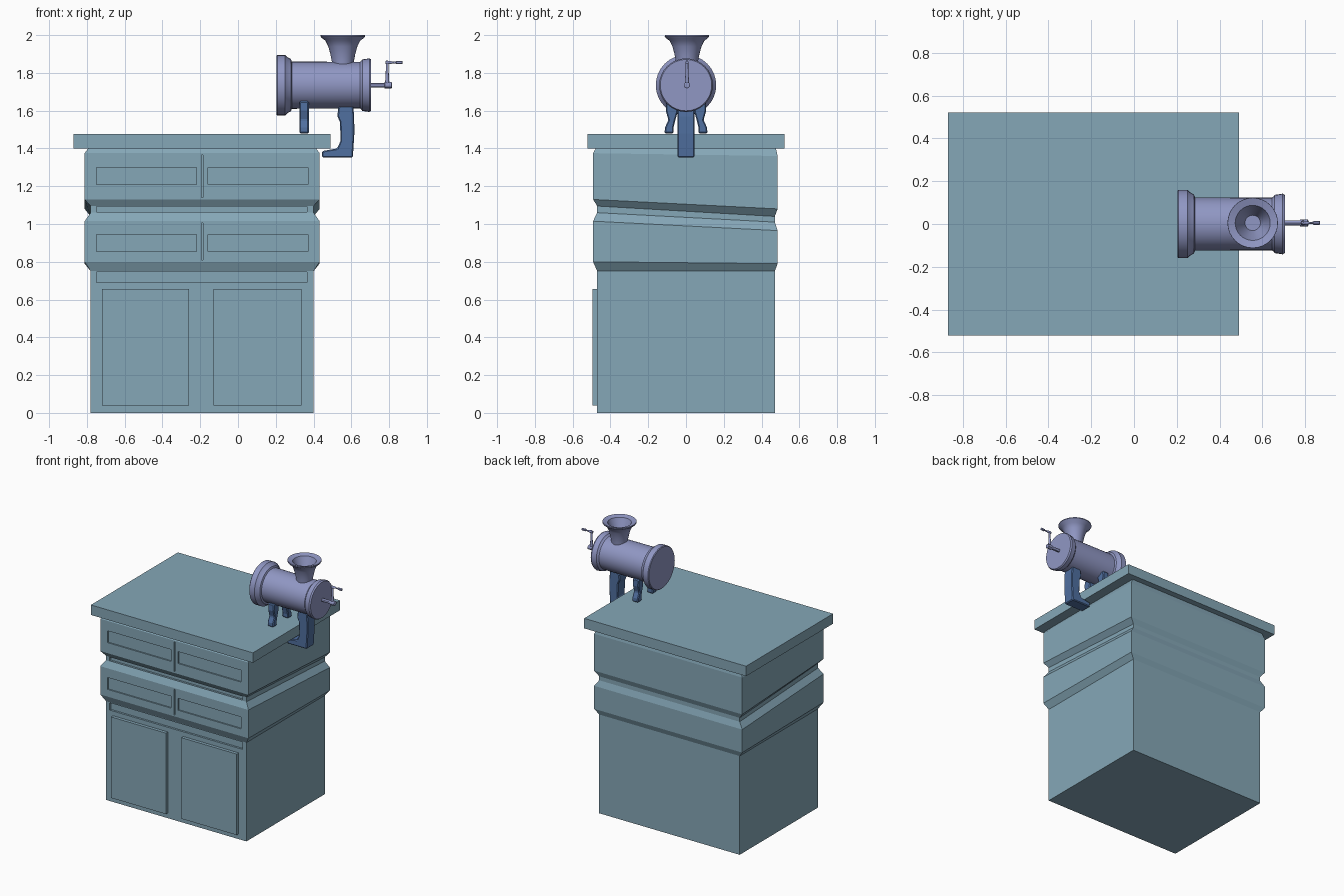
import bpy, bmesh, math
from mathutils import Matrix, Vector

if "Cube" in bpy.data.objects:
    bpy.data.objects.remove(bpy.data.objects["Cube"])


def material(name, col):
    m = bpy.data.materials.new(name)
    m.diffuse_color = (*col, 1)
    m.use_nodes = True
    m.node_tree.nodes["Principled BSDF"].inputs["Base Color"].default_value = m.diffuse_color
    return m


TEAL = material("cabinet_teal", (0.235, 0.386, 0.474))
LILAC = material("grinder_lilac", (0.28, 0.31, 0.55))
BLUE = material("leg_blue", (0.08, 0.16, 0.35))


def finish(name, bm, mat, smooth=False):
    bmesh.ops.recalc_face_normals(bm, faces=bm.faces[:])
    me = bpy.data.meshes.new(name)
    bm.to_mesh(me)
    bm.free()
    ob = bpy.data.objects.new(name, me)
    bpy.context.collection.objects.link(ob)
    if mat:
        me.materials.append(mat)
    if smooth:
        bpy.ops.object.select_all(action='DESELECT')
        ob.select_set(True)
        bpy.context.view_layer.objects.active = ob
        bpy.ops.object.shade_smooth_by_angle(angle=math.radians(30))
    return ob


def boxes(name, spans, mat=None):
    bm = bmesh.new()
    for x0, x1, y0, y1, z0, z1 in spans:
        mtx = Matrix.Translation(((x0 + x1) / 2, (y0 + y1) / 2, (z0 + z1) / 2))
        mtx = mtx @ Matrix.Diagonal((x1 - x0, y1 - y0, z1 - z0, 1))
        bmesh.ops.create_cube(bm, size=1, matrix=mtx)
    return finish(name, bm, mat)


def loft(bm, rings):
    vs = [[bm.verts.new(p) for p in r] for r in rings]
    n = len(rings[0])
    for a, b in zip(vs, vs[1:]):
        for i in range(n):
            j = (i + 1) % n
            bm.faces.new((a[i], a[j], b[j], b[i]))
    bm.faces.new(vs[0])
    bm.faces.new(vs[-1])


def lathe(name, profile, origin, axis, mat, seg=32):
    """profile: (distance along axis, radius)"""
    bm = bmesh.new()
    q = Vector((0, 0, 1)).rotation_difference(Vector(axis))
    rings = []
    for h, r in profile:
        rings.append([Vector(origin) + q @ Vector((r * math.cos(2 * math.pi * i / seg),
                      r * math.sin(2 * math.pi * i / seg), h)) for i in range(seg)])
    loft(bm, rings)
    return finish(name, bm, mat, True)


def plate(name, outline, to3d, lo, hi, mat):
    """Extrude an outline between two depths, with softened edges"""
    bm = bmesh.new()
    loft(bm, [[to3d(a, b, d) for a, b in outline] for d in (lo, hi)])
    ob = finish(name, bm, mat)
    bev = ob.modifiers.new("soft_edges", 'BEVEL')
    bev.width, bev.segments = 0.006, 1
    return ob


# cabinet body: (side outset, front y, back y, front z, back z)
CX, HW = -0.19, 0.59
levels = [(0, -0.47, 0.47, 0, 0), (0, -0.47, 0.47, 0.75, 0.75),
          (0.032, -0.492, 0.485, 0.80, 0.79), (0.032, -0.492, 0.485, 1.015, 0.965),
          (0, -0.47, 0.47, 1.06, 1.01), (0, -0.47, 0.47, 1.095, 1.04),
          (0.032, -0.492, 0.485, 1.13, 1.08), (0.032, -0.492, 0.485, 1.375, 1.36),
          (0.01, -0.475, 0.475, 1.405, 1.405)]
bm = bmesh.new()
loft(bm, [[(CX - HW - o, f, zf), (CX + HW + o, f, zf), (CX + HW + o, b, zb), (CX - HW - o, b, zb)]
          for o, f, b, zf, zb in levels])
body = finish("cabinet_body", bm, TEAL)

# recessed rails, drawer panels and the seam between drawers
cuts = [(-0.75, 0.365, -0.6, -0.455, 0.69, 0.745), (-0.75, 0.365, -0.6, -0.455, 1.064, 1.092)]
for z0, z1, s0, s1 in ((1.21, 1.30, 1.14, 1.365), (0.855, 0.945, 0.81, 1.005)):
    cuts += [(-0.75, -0.22, -0.6, -0.482, z0, z1), (-0.16, 0.37, -0.6, -0.482, z0, z1),
             (-0.194, -0.186, -0.6, -0.482, s0, s1)]
cutter = boxes("recess_cutter", cuts)
cutter.hide_render = True
mod = body.modifiers.new("recesses", 'BOOLEAN')
mod.operation, mod.solver, mod.object = 'DIFFERENCE', 'EXACT', cutter
bpy.context.view_layer.objects.active = body
bpy.ops.object.modifier_apply(modifier=mod.name)
bpy.data.objects.remove(cutter)

# doors and worktop
for side, x0, x1 in (("left", -0.72, -0.26), ("right", -0.13, 0.335)):
    boxes(side + "_door", [(x0, x1, -0.494, -0.465, 0.04, 0.655)], TEAL)
boxes("worktop", [(-0.87, 0.49, -0.522, 0.522, 1.40, 1.476)], TEAL)

# grinder barrel with end collars
ZC = 1.735
lathe("grinder_barrel", [(0.203, 0.155), (0.208, 0.16), (0.25, 0.16), (0.262, 0.148), (0.28, 0.138),
      (0.285, 0.125), (0.645, 0.123), (0.652, 0.128), (0.658, 0.136), (0.695, 0.142), (0.705, 0.136)],
      (0, 0, ZC), (1, 0, 0), LILAC)

# funnel, hollow at the top
lathe("grinder_funnel", [(1.80, 0.055), (1.86, 0.058), (1.90, 0.066), (1.94, 0.077), (1.97, 0.092),
      (1.985, 0.112), (1.993, 0.118), (2.0, 0.117), (1.99, 0.082), (1.965, 0.072), (1.92, 0.052),
      (1.88, 0.036)], (0.555, 0.005, 0), (0, 0, 1), LILAC)

# crank: shaft, arm, handle
CY = 0.005
lathe("crank_shaft", [(0.70, 0.012), (0.775, 0.012), (0.777, 0.017), (0.812, 0.017), (0.815, 0.012)],
      (0, CY, ZC), (1, 0, 0), LILAC, 12)
lathe("crank_arm", [(1.735, 0.012), (1.80, 0.008), (1.855, 0.007), (1.865, 0.005)],
      (0.79, CY, 0), (0, 0, 1), LILAC, 12)
lathe("crank_handle", [(0.78, 0.009), (0.805, 0.009), (0.82, 0.005), (0.835, 0.005), (0.84, 0.009),
      (0.868, 0.009), (0.87, 0.006)], (0, CY, 1.855), (1, 0, 0), LILAC, 12)

# clamp leg hooked under the worktop
clamp = [(0.548, 1.64), (0.608, 1.64), (0.615, 1.57), (0.616, 1.48), (0.608, 1.352), (0.445, 1.352),
         (0.445, 1.386), (0.525, 1.40), (0.543, 1.44), (0.54, 1.54), (0.526, 1.57), (0.53, 1.61)]
plate("clamp_leg", clamp, lambda a, b, d: (a, d, b), -0.045, 0.045, BLUE)

# pair of small standing legs
foot = [(0.04, 1.65), (0.105, 1.65), (0.107, 1.60), (0.093, 1.55), (0.112, 1.51), (0.113, 1.48),
        (0.066, 1.48), (0.066, 1.51), (0.058, 1.545), (0.045, 1.59)]
for name, s in (("front", -1), ("back", 1)):
    plate(name + "_leg", foot, lambda a, b, d, s=s: (d, s * a, b), 0.325, 0.375, BLUE)
